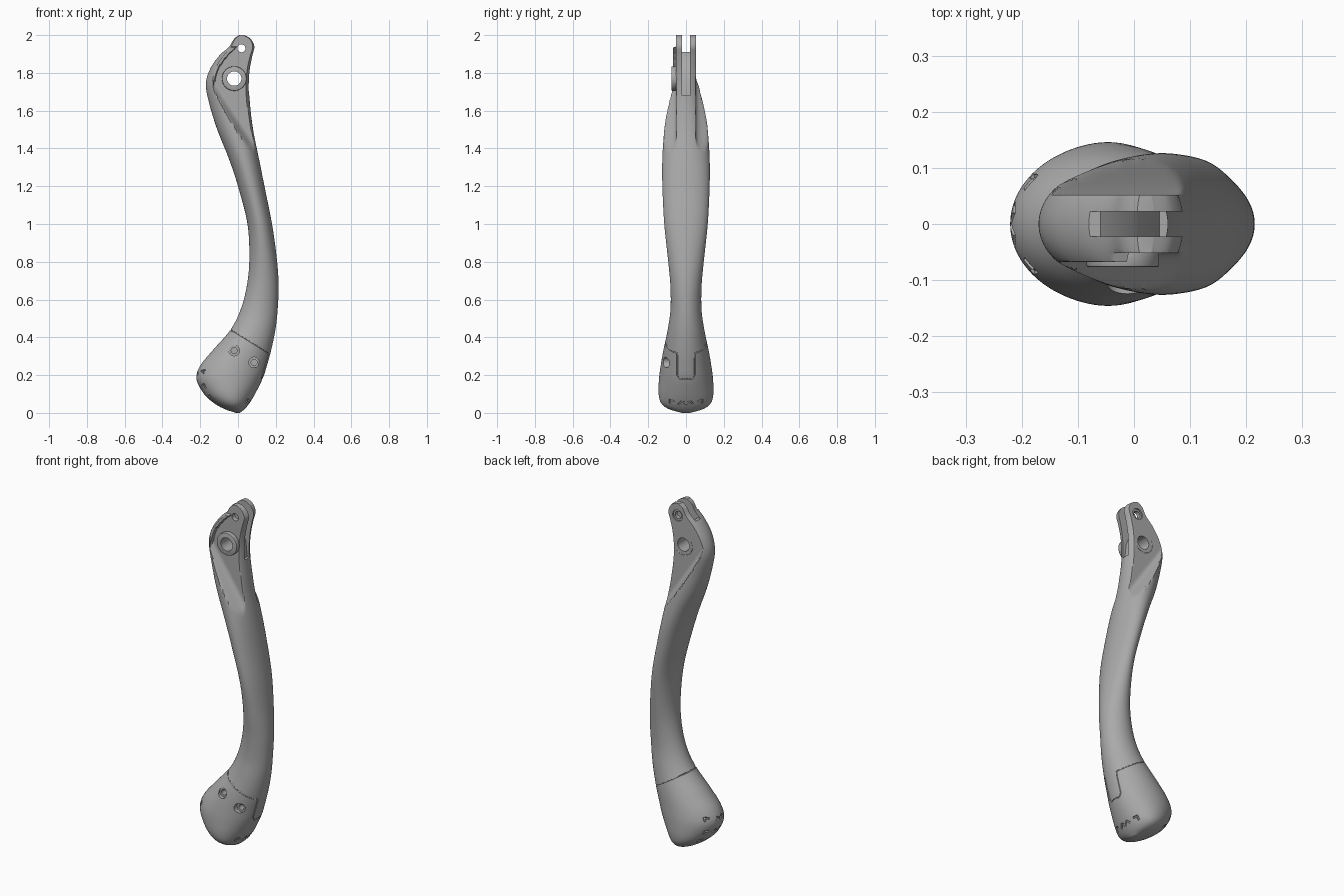
import bpy, bmesh, math
from mathutils import Vector

if "Cube" in bpy.data.objects:
    bpy.data.objects.remove(bpy.data.objects["Cube"], do_unlink=True)

grey = bpy.data.materials.new("satin grey")
grey.use_nodes = True
grey.diffuse_color = (0.4, 0.4, 0.4, 1)
grey.node_tree.nodes["Principled BSDF"].inputs["Base Color"].default_value = (0.4, 0.4, 0.4, 1)

# Lever outline: height, left edge, right edge, half thickness
OUTLINE = [
    (0, -.01, .01, .02), (.02, -.07, .035, .09), (.05, -.125, .06, .13),
    (.1, -.18, .09, .145), (.18, -.22, .13, .143), (.25, -.2, .153, .134),
    (.33, -.135, .175, .12), (.44, -.04, .198, .097), (.55, .015, .21, .082),
    (.68, .048, .215, .083), (.82, .06, .205, .096), (1, .05, .18, .115),
    (1.2, 0, .14, .125), (1.35, -.05, .11, .125), (1.5, -.11, .08, .115),
    (1.64, -.153, .063, .1), (1.74, -.17, .06, .095), (1.82, -.148, .065, .1),
    (1.89, -.1, .078, .1), (1.94, -.048, .088, .1), (1.98, -.022, .068, .1),
    (2, .005, .035, .07)]
BLADE = 0.052


def smooth_rows(rows, steps):
    """Catmull-Rom interpolation through the outline rows."""
    p = [Vector(r) for r in rows]
    p = [p[0]] + p + [p[-1]]
    out = []
    for i in range(1, len(p) - 2):
        a, b, c, d = p[i - 1:i + 3]
        for k in range(steps):
            t = k / steps
            out.append(0.5 * (2 * b + (c - a) * t + (2 * a - 5 * b + 4 * c - d) * t ** 2
                              + (3 * b - a - 3 * c + d) * t ** 3))
    return out + [p[-1]]


ROWS = smooth_rows(OUTLINE, 8)


def section(z):
    for lo, hi in zip(ROWS, ROWS[1:]):
        if z <= hi[0]:
            return lo.lerp(hi, max(0, (z - lo[0]) / (hi[0] - lo[0])))
    return ROWS[-1]


def ring_point(row, angle):
    z, left, right, half = row
    return Vector(((left + right) / 2 + (right - left) / 2 * math.cos(angle),
                   half * math.sin(angle), z))


def carve(p, row):
    """Limit the thickness to the flat blade, its scooped run-out and its front rib."""
    d = (p.x + .115) * .83 + (p.z - 1.65) * .56
    limit = BLADE + .075 * max(0, 1 - d / .05) ** 2
    if p.y < 0 and 1.64 < p.z < 1.94 and p.x < row[1] + .043:
        limit = max(limit, .068)
    p.y = max(-limit, min(limit, p.y))
    return p


def add_object(name, bm):
    bmesh.ops.recalc_face_normals(bm, faces=bm.faces)
    mesh = bpy.data.meshes.new(name)
    bm.to_mesh(mesh)
    bm.free()
    mesh.materials.append(grey)
    ob = bpy.data.objects.new(name, mesh)
    bpy.context.collection.objects.link(ob)
    return ob


def activate(ob):
    bpy.ops.object.select_all(action='DESELECT')
    ob.select_set(True)
    bpy.context.view_layer.objects.active = ob


def prism(name, points, y0, y1):
    """Extrude an x-z outline along y."""
    bm = bmesh.new()
    a, b = [[bm.verts.new((x, y, z)) for x, z in points] for y in (y0, y1)]
    n = len(points)
    for i in range(n):
        bm.faces.new((a[i], a[(i + 1) % n], b[(i + 1) % n], b[i]))
    bm.faces.new(a)
    bm.faces.new(b)
    return add_object(name, bm)


def disc(name, x, z, r, y0, y1, n=40):
    turn = [2 * math.pi * (i + .5) / n for i in range(n)]
    return prism(name, [(x + r * math.cos(t), z + r * math.sin(t)) for t in turn], y0, y1)


def cut(ob, cutter, self_cross=False):
    cutter.hide_render = True
    mod = ob.modifiers.new("cut", 'BOOLEAN')
    mod.operation = 'DIFFERENCE'
    mod.solver = 'EXACT'
    mod.use_self = self_cross
    mod.object = cutter
    activate(ob)
    bpy.ops.object.modifier_apply(modifier=mod.name)
    bpy.data.objects.remove(cutter, do_unlink=True)


def trace(points, side):
    """Lay a (y, z) polyline onto the +x or -x side of the lever."""
    out = []
    for (y0, z0), (y1, z1) in zip(points, points[1:]):
        for k in range(5):
            t = k / 5
            row = section(z0 + (z1 - z0) * t)
            a = math.asin(max(-.98, min(.98, (y0 + (y1 - y0) * t) / row[3])))
            out.append(ring_point(row, a if side > 0 else math.pi - a))
    return out


def groove_cutter(paths, radius):
    curve = bpy.data.curves.new("groove_cutter", 'CURVE')
    curve.dimensions = '3D'
    curve.bevel_depth = radius
    curve.bevel_resolution = 1
    curve.use_fill_caps = True
    for points, closed in paths:
        sp = curve.splines.new('POLY')
        sp.points.add(len(points) - 1)
        for q, p in zip(sp.points, points):
            q.co = (*p, 1)
        sp.use_cyclic_u = closed
    ob = bpy.data.objects.new("groove_cutter", curve)
    bpy.context.collection.objects.link(ob)
    activate(ob)
    bpy.ops.object.convert(target='MESH')
    ob = bpy.context.view_layer.objects.active
    bm = bmesh.new()
    bm.from_mesh(ob.data)
    bmesh.ops.remove_doubles(bm, verts=bm.verts, dist=1e-5)
    bmesh.ops.recalc_face_normals(bm, faces=bm.faces)
    bm.to_mesh(ob.data)
    bm.free()
    return ob


# Lever body
SIDES = 112
bm = bmesh.new()
rings = [[bm.verts.new(carve(ring_point(r, 2 * math.pi * i / SIDES), r)) for i in range(SIDES)]
         for r in ROWS]
for a, b in zip(rings, rings[1:]):
    for i in range(SIDES):
        j = (i + 1) % SIDES
        bm.faces.new((a[i], a[j], b[j], b[i]))
bm.faces.new(rings[0])
bm.faces.new(rings[-1])
body = add_object("lever_body", bm)

# Seam of the end cap, with a tongue on the +x side
seam = []
for i in range(61):
    angle = .4 + (2 * math.pi - .8) * i / 60
    z = .4
    for _ in range(12):
        p = ring_point(section(z), angle)
        z = (z + .415 - .62 * p.x) / 2
    seam.append(p)
tongue = [(-.046, .3), (-.046, .2), (-.032, .18), (.032, .18), (.046, .2), (.046, .3)]
seam += trace(tongue, 1)

# Zigzag tread on the heel of the cap
paths = []
for z, s in ((.2, -1), (.125, -1), (.065, -1), (.045, 1)):
    zigzag = [(y * .02, z + (.018 if y % 2 else 0)) for y in range(-2, 3)]
    paths.append((trace(zigzag, s), False))
    for m in (-1, 1):
        hook = [(m * .062, z + .02), (m * .085, z + .025), (m * .085, z)]
        paths.append((trace(hook, s), False))

# Arc mark around the pivot on the back
arc = [Vector((-.02 + .06 * math.cos(t), BLADE, 1.77 + .06 * math.sin(t)))
       for t in [math.radians(150 + 9 * i) for i in range(20)]]
cut(body, groove_cutter([(seam, True)], .004), True)
cut(body, groove_cutter(paths, .006), True)
cut(body, groove_cutter([(arc, False)], .003), True)

# Fork slot between the two blade cheeks
slot = [(-.3, 1.91), (-.06, 1.91), (0, 1.86), (.035, 1.77), (.045, 1.68),
        (.3, 1.68), (.3, 2.1), (-.3, 2.1)]
cut(body, prism("slot_cutter", slot, -.022, .022))

# Pivot boss on the front cheek
boss = disc("pivot_boss", -.02, 1.77, .065, -.077, -.045, 56)
bevel = boss.modifiers.new("edge", 'BEVEL')
bevel.width = .004
bevel.segments = 2
bevel.limit_method = 'ANGLE'
activate(boss)
bpy.ops.object.modifier_apply(modifier=bevel.name)

# Pivot holes and the countersink behind the small one
for ob in (body, boss):
    cut(ob, disc("pivot_cutter", -.02, 1.77, .038, -.3, .3))
cut(body, disc("pin_cutter", .018, 1.93, .021, -.3, .3))
cut(body, disc("countersink_cutter", .018, 1.93, .032, .044, .3))

# Stepped screw holes on the front of the cap
for x, z, depth in ((-.02, .33, -.1), (.085, .267, -.09)):
    cut(body, disc("screw_cutter", x, z, .028, -.3, depth))
    cut(body, disc("screw_cutter", x, z, .016, -.3, depth + .035))

for ob in (body, boss):
    activate(ob)
    bpy.ops.object.shade_smooth_by_angle(angle=math.radians(32))
